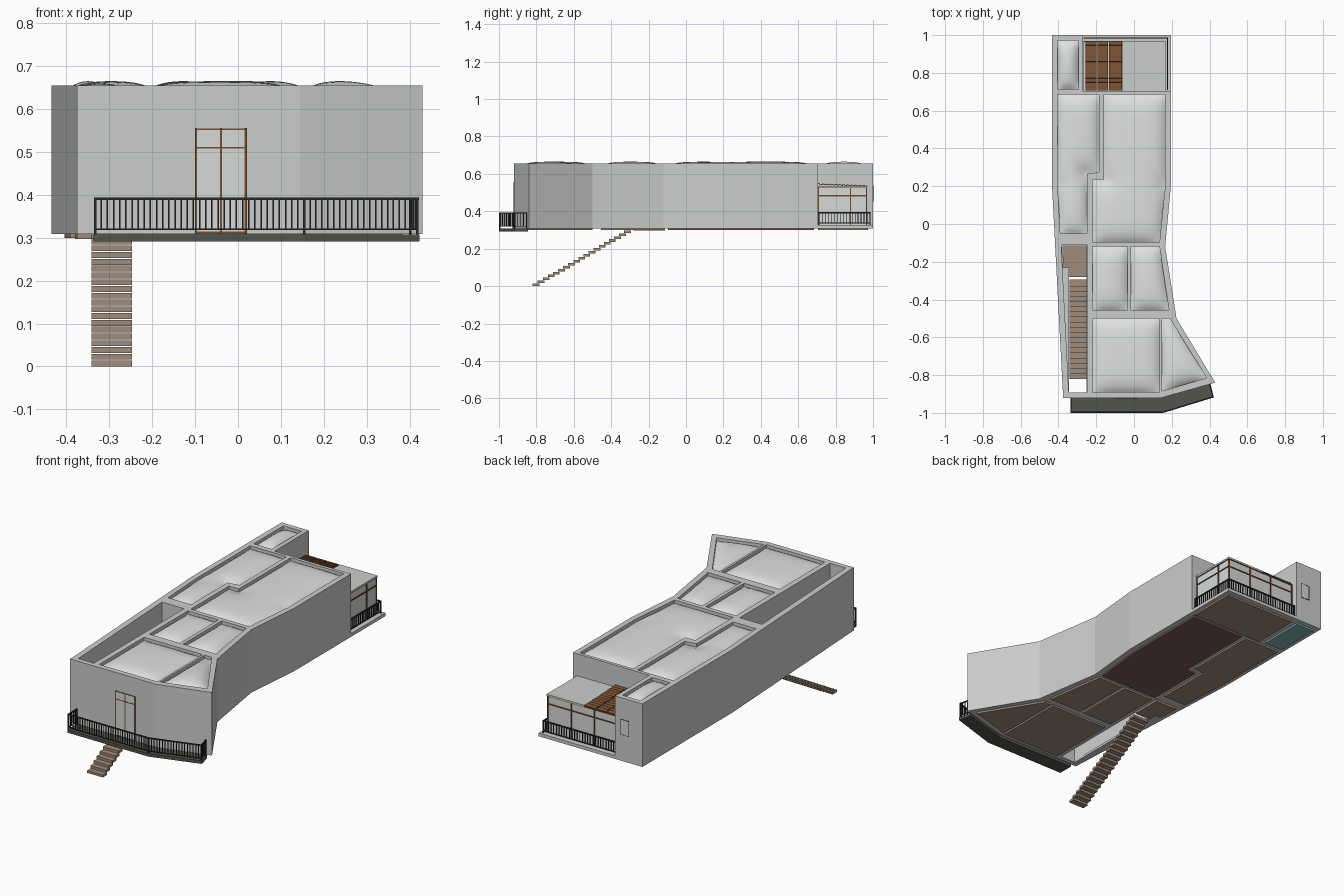
import bpy, bmesh, math
from mathutils import Vector, Matrix

if "Cube" in bpy.data.objects:
    bpy.data.objects.remove(bpy.data.objects["Cube"])


def material(name, rgb):
    m = bpy.data.materials.new(name)
    m.diffuse_color = (*rgb, 1)
    m.use_nodes = True
    m.node_tree.nodes["Principled BSDF"].inputs["Base Color"].default_value = m.diffuse_color
    return m


WALL = material("pale grey plaster", (0.60, 0.615, 0.605))
ROOF = material("off white membrane", (0.74, 0.76, 0.75))
PANE = material("light pane", (0.68, 0.70, 0.70))
WOOD = material("brown wood", (0.18, 0.075, 0.03))
TAUPE = material("taupe boards", (0.35, 0.265, 0.205))
RED = material("red brown boards", (0.20, 0.105, 0.095))
TEAL = material("teal tile", (0.22, 0.46, 0.47))
SLATE = material("dark slate", (0.085, 0.09, 0.075))
IRON = material("dark iron", (0.025, 0.028, 0.025))


def finish(name, bm, mat):
    bmesh.ops.recalc_face_normals(bm, faces=bm.faces)
    me = bpy.data.meshes.new(name)
    bm.to_mesh(me)
    bm.free()
    me.materials.append(mat)
    ob = bpy.data.objects.new(name, me)
    bpy.context.collection.objects.link(ob)
    return ob


def prism(name, polys, z0, z1, mat):
    bm = bmesh.new()
    for poly in polys:
        f = bm.faces.new([bm.verts.new((x, y, z0)) for x, y in poly])
        top = bmesh.ops.extrude_face_region(bm, geom=[f])["geom"]
        for v in top:
            if isinstance(v, bmesh.types.BMVert):
                v.co.z = z1
    return finish(name, bm, mat)


def rect(x0, x1, y0, y1):
    return [(x0, y0), (x1, y0), (x1, y1), (x0, y1)]


def add_box(bm, lo, hi):
    lo, hi = Vector(lo), Vector(hi)
    bmesh.ops.create_cube(bm, size=1, matrix=Matrix.Translation((lo + hi) / 2)
                          @ Matrix.Diagonal((*(hi - lo), 1)))


def add_bar(bm, a, b, w):
    a, b = Vector(a), Vector(b)
    d = b - a
    rot = d.to_track_quat('Z', 'Y').to_matrix().to_4x4()
    bmesh.ops.create_cube(bm, size=1, matrix=Matrix.Translation((a + b) / 2) @ rot
                          @ Matrix.Diagonal((w, w, d.length + w, 1)))


def cut(ob, polys, z0, z1):
    c = prism("cutter", polys, z0, z1, WALL)
    c.hide_render = True
    m = ob.modifiers.new("cut", 'BOOLEAN')
    m.operation, m.solver, m.object = 'DIFFERENCE', 'EXACT', c
    bpy.context.view_layer.objects.active = ob
    bpy.ops.object.modifier_apply(modifier=m.name)
    bpy.data.objects.remove(c)


# Room outlines, shared by roof cushions and floor panels
TOWER = rect(-0.405, -0.295, 0.715, 0.972)
LEFT = [(-0.405, 0.685), (-0.405, 0.22), (-0.39, -0.05), (-0.25, -0.05),
        (-0.25, 0.265), (-0.185, 0.275), (-0.185, 0.685)]
HALL = [(-0.16, 0.685), (-0.16, 0.235), (-0.22, 0.235), (-0.22, -0.095),
        (0.135, -0.095), (0.165, 0.2), (0.165, 0.685)]
MID_A = rect(-0.22, -0.035, -0.455, -0.12)
MID_B = [(-0.015, -0.12), (-0.015, -0.455), (0.185, -0.455), (0.135, -0.12)]
FRONT = rect(-0.22, 0.135, -0.89, -0.5)
CORNER = [(0.147, -0.5), (0.147, -0.885), (0.385, -0.815), (0.19, -0.5)]
ROOMS = [TOWER, LEFT, HALL, MID_A, MID_B, FRONT, CORNER]

# Bent shell with terrace, stair court and roof recesses
shell = prism("shell_walls", [[
    (-0.435, 1.0), (-0.435, 0.22), (-0.375, -0.92), (0.145, -0.92), (0.43, -0.84),
    (0.225, -0.5), (0.165, -0.12), (0.195, 0.2), (0.195, 1.0)]], 0.309, 0.655, WALL)
cut(shell, [rect(-0.27, 0.3, 0.703, 1.1)], 0.327, 0.8)
cut(shell, [[(-0.385, -0.11), (-0.345, -0.893), (-0.25, -0.893), (-0.25, -0.11)]], 0.322, 0.8)
cut(shell, [[(-0.383, -0.112), (-0.376, -0.23), (-0.344, -0.23), (-0.344, -0.891),
             (-0.252, -0.891), (-0.252, -0.112)]], 0.2, 0.4)
cut(shell, ROOMS, 0.628, 0.8)


# Puffed roof cushions
def edge_fade(p, poly, r):
    f = 1.0
    for i in range(len(poly)):
        a, b = Vector(poly[i - 1]), Vector(poly[i])
        t = max(0, min(1, (p - a).dot(b - a) / (b - a).length_squared))
        f *= 1 - math.exp(-(p - a - t * (b - a)).length / r)
    return f


def cushion(name, poly):
    bm = bmesh.new()
    bm.faces.new([bm.verts.new((x, y, 0)) for x, y in poly])
    for axis in (0, 1):
        vals = [p[axis] for p in poly]
        lo, hi = min(vals), max(vals)
        n = max(10, int((hi - lo) / 0.014))
        nrm = Vector((1 - axis, axis, 0))
        for i in range(1, n):
            bmesh.ops.bisect_plane(bm, geom=bm.verts[:] + bm.edges[:] + bm.faces[:],
                                   plane_co=nrm * (lo + (hi - lo) * i / n), plane_no=nrm)
    fade = {v: edge_fade(v.co.xy, poly, 0.035) for v in bm.verts}
    top = max(fade.values())
    for v, f in fade.items():
        v.co.z = 0.637 + 0.028 * f / top
    ob = finish(name, bm, ROOF)
    if ob.data.polygons[0].normal.z < 0:
        ob.data.flip_normals()
    ob.data.polygons.foreach_set("use_smooth", [True] * len(ob.data.polygons))


for label, poly in zip(("tower", "left", "hall", "mid_a", "mid_b", "front", "corner"), ROOMS):
    cushion("roof_cushion_" + label, poly)

# Floor panels showing underneath
TERRACE = rect(-0.26, 0.175, 0.705, 0.972)
prism("floor_panels", [LEFT, MID_A, MID_B, FRONT, CORNER, TERRACE], 0.299, 0.312, TAUPE)
prism("hall_floor", [HALL], 0.299, 0.312, RED)
prism("tower_floor", [TOWER], 0.299, 0.312, TEAL)

# Stair landing and open treads
prism("stair_landing", [[(-0.38, -0.113), (-0.375, -0.23), (-0.343, -0.23), (-0.343, -0.28),
                         (-0.247, -0.28), (-0.247, -0.113)]], 0.297, 0.309, TAUPE)
bm = bmesh.new()
N = 19
for i in range(N):
    y, z = -0.82 + i * 0.0272, i * 0.0158
    add_box(bm, (-0.342, y, z), (-0.247, y + 0.036, z + 0.0135))
finish("stair_treads", bm, TAUPE)

# Front balcony slab
prism("balcony_slab", [[(-0.337, -0.915), (-0.337, -1.0), (0.155, -1.0), (0.423, -0.918),
                        (0.405, -0.846), (0.145, -0.919)]], 0.291, 0.308, SLATE)


# Railings with close pickets
def railing(name, path, z0, z1, step):
    bm = bmesh.new()
    for a, b in zip(path, path[1:]):
        a, b = Vector(a), Vector(b)
        for z, w in ((z0, 0.004), (z1, 0.006)):
            add_bar(bm, (*a, z), (*b, z), w)
        n = max(1, round((b - a).length / step))
        for i in range(n + 1):
            p = a.lerp(b, i / n)
            add_bar(bm, (*p, z0), (*p, z1), 0.0035)
    for p in path:
        add_bar(bm, (*p, z0 - 0.014), (*p, z1), 0.006)
    finish(name, bm, IRON)


railing("balcony_railing", [(-0.333, -0.925), (-0.333, -0.996), (0.154, -0.996),
                            (0.418, -0.915), (0.402, -0.853)], 0.32, 0.391, 0.0145)
railing("terrace_railing", [(0.178, 0.712), (0.178, 0.984), (-0.265, 0.984)], 0.338, 0.392, 0.016)

# Front door: pane plate and frame
bm = bmesh.new()
add_box(bm, (-0.10, -0.922, 0.311), (0.02, -0.918, 0.555))
finish("front_door_pane", bm, PANE)
bm = bmesh.new()
for x in (-0.098, -0.04, 0.018):
    add_bar(bm, (x, -0.921, 0.312), (x, -0.921, 0.553), 0.005)
for z in (0.312, 0.51, 0.553):
    add_bar(bm, (-0.098, -0.921, z), (0.018, -0.921, z), 0.004)
finish("front_door_frame", bm, WOOD)

# Tower back window
bm = bmesh.new()
add_box(bm, (-0.352, 0.998, 0.455), (-0.302, 1.0015, 0.535))
finish("tower_window_pane", bm, PANE)
bm = bmesh.new()
for x in (-0.352, -0.302):
    add_bar(bm, (x, 0.999, 0.455), (x, 0.999, 0.535), 0.005)
for z in (0.455, 0.535):
    add_bar(bm, (-0.352, 0.999, z), (-0.302, 0.999, z), 0.005)
finish("tower_window_frame", bm, IRON)

# Terrace glazed room
prism("terrace_room", [rect(-0.268, 0.163, 0.7, 0.965)], 0.326, 0.527, PANE)
bm = bmesh.new()
for x in (-0.265, -0.12, 0.02, 0.163):
    add_bar(bm, (x, 0.966, 0.329), (x, 0.966, 0.527), 0.006)
for y in (0.708, 0.88):
    add_bar(bm, (0.164, y, 0.329), (0.164, y, 0.527), 0.006)
for z in (0.483, 0.527):
    add_bar(bm, (-0.265, 0.966, z), (0.164, 0.966, z), 0.006)
    add_bar(bm, (0.164, 0.966, z), (0.164, 0.708, z), 0.006)
finish("terrace_room_frame", bm, WOOD)

# Flat canopy and tilted sun slats over the terrace room
prism("terrace_canopy", [rect(-0.06, 0.168, 0.705, 0.97)], 0.527, 0.536, WALL)
bm = bmesh.new()
for x0, x1 in ((-0.258, -0.199), (-0.193, -0.138), (-0.132, -0.064)):
    for i in range(12):
        y = 0.718 + i * 0.0218
        m = (Matrix.Translation(((x0 + x1) / 2, y, 0.545 - 0.0008 * i))
             @ Matrix.Rotation(math.radians(-15), 4, 'X')
             @ Matrix.Diagonal((x1 - x0, 0.024, 0.004, 1)))
        bmesh.ops.create_cube(bm, size=1, matrix=m)
finish("sun_slats", bm, WOOD)
